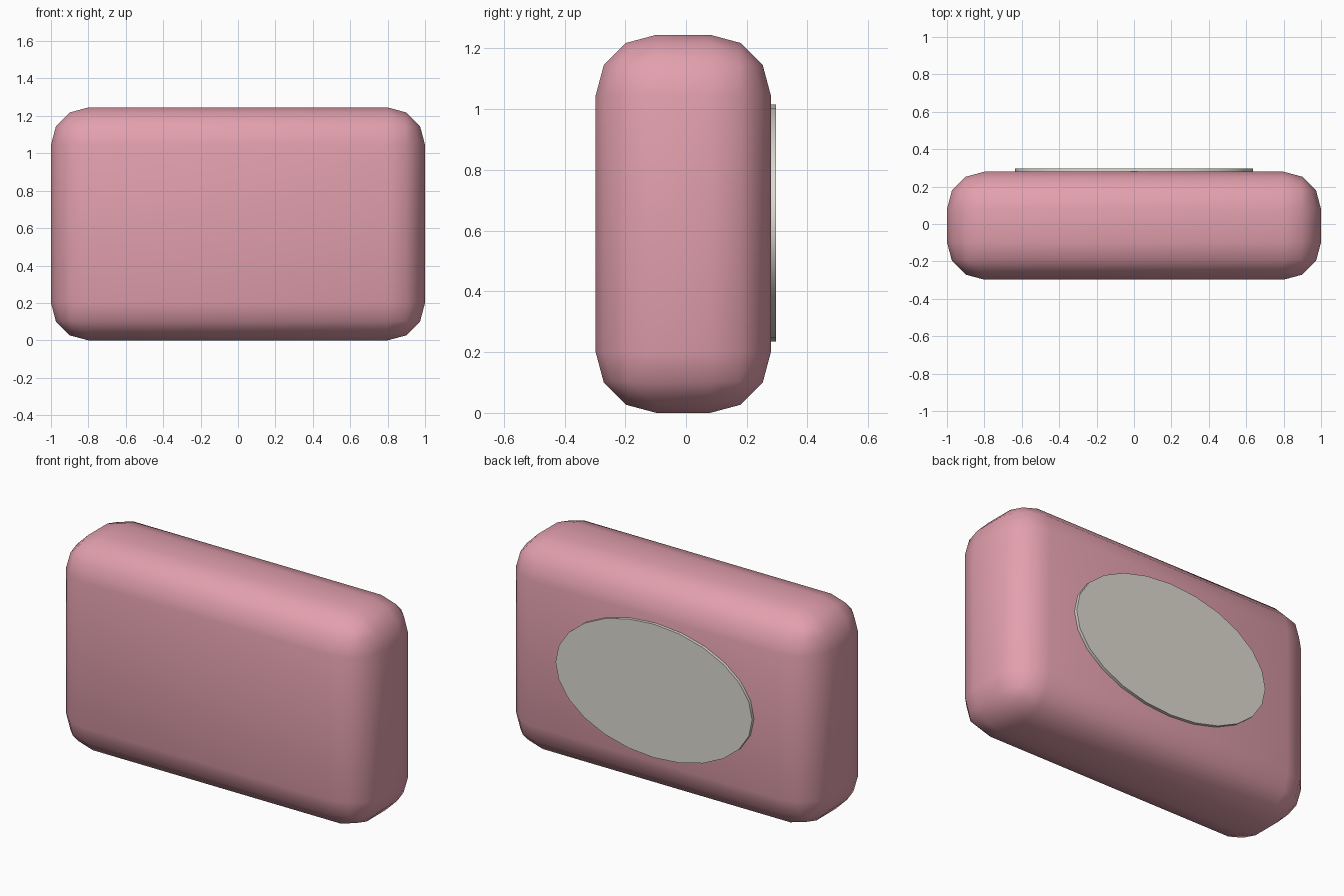
import bpy
import math

if "Cube" in bpy.data.objects:
    bpy.data.objects.remove(bpy.data.objects["Cube"])


def material(name, rgb):
    m = bpy.data.materials.new(name)
    m.diffuse_color = (*rgb, 1.0)
    m.use_nodes = True
    m.node_tree.nodes["Principled BSDF"].inputs["Base Color"].default_value = m.diffuse_color
    return m


pink = material("soft_pink", (0.76, 0.35, 0.42))
grey = material("warm_light_grey", (0.72, 0.70, 0.63))

# Rounded body: a box with wide three-step bevels
bpy.ops.mesh.primitive_cube_add(size=1, location=(0, -0.009, 0.6225))
body = bpy.context.object
body.name = "rounded_body"
body.scale = (2.0, 0.577, 1.245)
bpy.ops.object.transform_apply(location=False, rotation=False, scale=True)
bevel = body.modifiers.new("rounded_edges", "BEVEL")
bevel.width = 0.2
bevel.segments = 3
bevel.limit_method = 'NONE'
bpy.ops.object.modifier_apply(modifier=bevel.name)
bpy.ops.object.shade_smooth()
body.data.materials.append(pink)

# Thin oval plate on the back
bpy.ops.mesh.primitive_cylinder_add(
    vertices=24, radius=1, depth=1,
    location=(0, 0.286, 0.625), rotation=(math.pi / 2, 0, math.pi / 2))
plate = bpy.context.object
plate.name = "oval_back_plate"
plate.rotation_euler = (math.pi / 2, 0, 0)
plate.scale = (0.635, 0.39, 0.022)
bpy.ops.object.transform_apply(location=False, rotation=True, scale=True)
bpy.ops.object.shade_smooth_by_angle(angle=math.radians(40))
plate.data.materials.append(grey)
